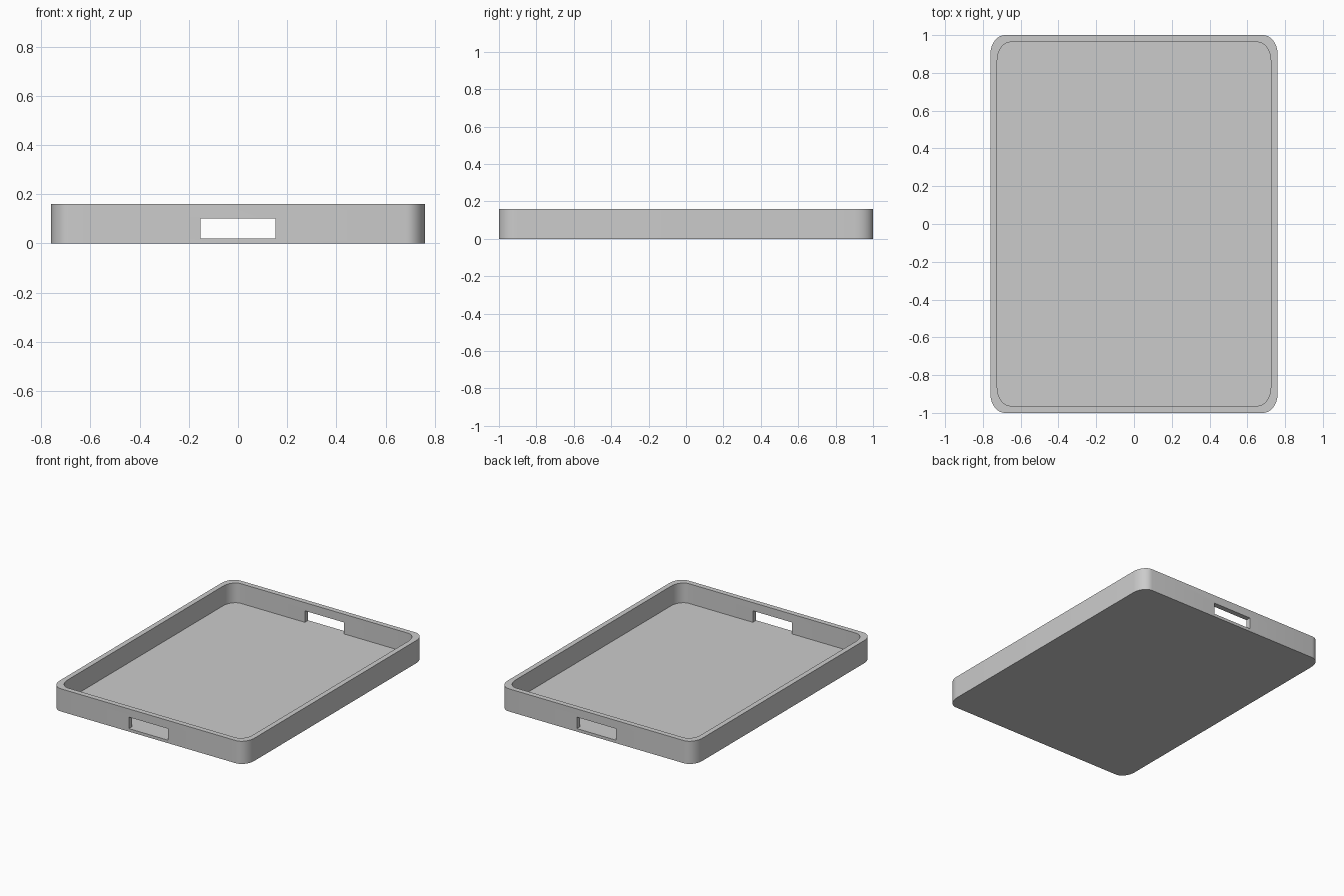
import bpy, bmesh, math

if "Cube" in bpy.data.objects:
    bpy.data.objects.remove(bpy.data.objects["Cube"])


def rounded_block(name, hx, hy, rx, ry, z0, z1, seg=8):
    """Vertical prism with rounded corners."""
    bm = bmesh.new()
    ring = []
    for k, (sx, sy) in enumerate([(1, 1), (-1, 1), (-1, -1), (1, -1)]):
        for i in range(seg + 1):
            a = math.pi / 2 * (k + i / seg)
            ring.append(bm.verts.new((sx * (hx - rx) + rx * math.cos(a),
                                      sy * (hy - ry) + ry * math.sin(a), z0)))
    base = bm.faces.new(ring)
    ext = bmesh.ops.extrude_face_region(bm, geom=[base])["geom"]
    verts = [g for g in ext if isinstance(g, bmesh.types.BMVert)]
    bmesh.ops.translate(bm, vec=(0, 0, z1 - z0), verts=verts)
    bmesh.ops.recalc_face_normals(bm, faces=bm.faces)
    mesh = bpy.data.meshes.new(name)
    bm.to_mesh(mesh)
    bm.free()
    ob = bpy.data.objects.new(name, mesh)
    bpy.context.collection.objects.link(ob)
    return ob


def cut(target, cutter):
    bpy.context.view_layer.objects.active = target
    mod = target.modifiers.new("cut", 'BOOLEAN')
    mod.operation = 'DIFFERENCE'
    mod.solver = 'EXACT'
    mod.object = cutter
    bpy.ops.object.modifier_apply(modifier=mod.name)
    bpy.data.objects.remove(cutter)


# Tray body
tray = rounded_block("tray", 0.76, 1.0, 0.076, 0.10, 0, 0.16)

# Hollow interior, leaving a thin floor
floor = 0.021
cut(tray, rounded_block("cavity_cutter", 0.724, 0.963, 0.072, 0.095, floor, 0.3))

# Handle slots through front and back walls, flush with the floor
for s in (-1, 1):
    bpy.ops.mesh.primitive_cube_add(size=1, location=(0, s, (floor + 0.102) / 2))
    slot = bpy.context.object
    slot.name = "slot_cutter"
    slot.scale = (0.305, 0.2, 0.102 - floor)
    bpy.context.view_layer.update()
    cut(tray, slot)

# Smooth corners, sharp rims
bpy.ops.object.select_all(action='DESELECT')
tray.select_set(True)
bpy.context.view_layer.objects.active = tray
bpy.ops.object.shade_smooth_by_angle(angle=math.radians(30))
